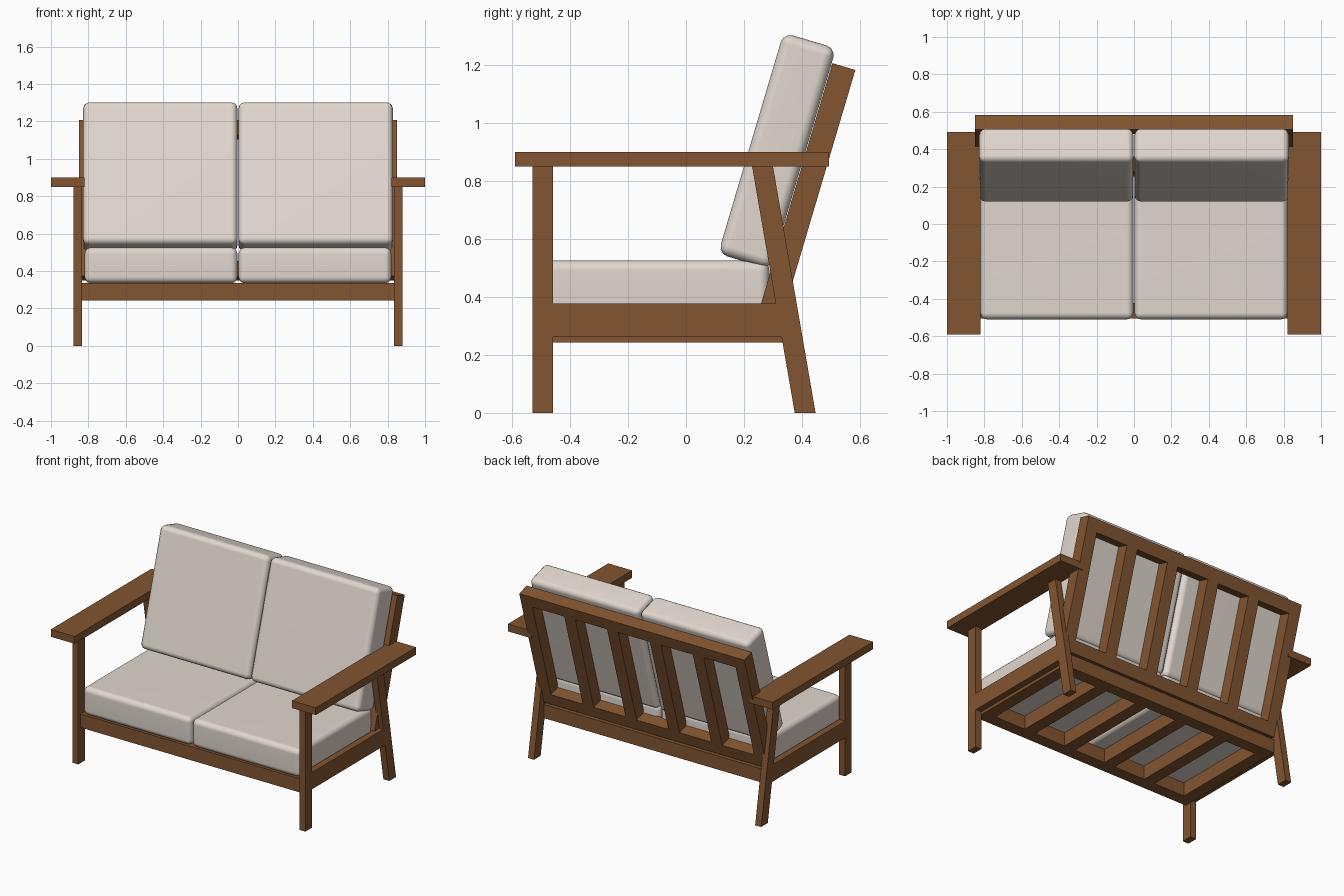
import bpy, bmesh, math
from mathutils import Matrix, Vector

if "Cube" in bpy.data.objects:
    bpy.data.objects.remove(bpy.data.objects["Cube"])


def material(name, col):
    m = bpy.data.materials.new(name)
    m.diffuse_color = (*col, 1)
    m.use_nodes = True
    m.node_tree.nodes["Principled BSDF"].inputs["Base Color"].default_value = m.diffuse_color
    return m


WOOD = material("brown wood", (0.225, 0.09, 0.03))
CLOTH = material("pale cloth", (0.75, 0.68, 0.62))


def add_box(bm, lo, hi):
    size = [b - a for a, b in zip(lo, hi)]
    mid = Vector([(a + b) / 2 for a, b in zip(lo, hi)])
    bmesh.ops.create_cube(bm, size=1, matrix=Matrix.Translation(mid) @ Matrix.Diagonal((*size, 1)))


def add_prism(bm, yz, x0, x1):
    """Extrude a side-view outline from x0 to x1."""
    f = bm.faces.new([bm.verts.new((x0, y, z)) for y, z in yz])
    new = bmesh.ops.extrude_face_region(bm, geom=[f])["geom"]
    bmesh.ops.translate(bm, vec=(x1 - x0, 0, 0), verts=[v for v in new if isinstance(v, bmesh.types.BMVert)])


def finish(name, bm, mat, matrix=Matrix()):
    bmesh.ops.recalc_face_normals(bm, faces=bm.faces)
    me = bpy.data.meshes.new(name)
    bm.to_mesh(me)
    bm.free()
    me.materials.append(mat)
    ob = bpy.data.objects.new(name, me)
    ob.matrix_world = matrix
    bpy.context.collection.objects.link(ob)
    return ob


def mirror_x(ob):
    ob.modifiers.new("mirror", 'MIRROR')


def slatted_frame(name, half, length, depth, bar, matrix):
    """Rectangular frame with four inner slats; local z is its length, y its depth."""
    bm = bmesh.new()
    for z in (0, length - bar):
        add_box(bm, (-half, 0, z), (half, depth, z + bar))
    pitch = (2 * half - bar) / 5
    for i in range(6):
        x = -half + i * pitch
        add_box(bm, (x, 0, bar), (x + bar, depth, length - bar))
    # weld the bars and drop the hidden internal end faces of the slats
    ends = [f for f in bm.faces if abs(f.normal.z) > 0.9 and f.calc_area() < bar * depth * 1.05]
    bmesh.ops.delete(bm, geom=ends, context='FACES_ONLY')
    return finish(name, bm, WOOD, matrix)


def cushion(name, lo, hi, matrix=Matrix()):
    bm = bmesh.new()
    add_box(bm, lo, hi)
    ob = finish(name, bm, CLOTH, matrix)
    b = ob.modifiers.new("soft edges", 'BEVEL')
    b.width, b.segments = 0.034, 3
    ob.modifiers.new("mirror", 'MIRROR')
    for p in ob.data.polygons:
        p.use_smooth = True
    n = ob.modifiers.new("flat panels", 'WEIGHTED_NORMAL')
    n.keep_sharp = True
    return ob


# Armrests
bm = bmesh.new()
add_box(bm, (0.82, -0.59, 0.85), (1.0, 0.493, 0.90))
mirror_x(finish("armrest", bm, WOOD))

# Straight front legs
bm = bmesh.new()
add_box(bm, (0.835, -0.53, 0), (0.88, -0.458, 0.85))
mirror_x(finish("front_leg", bm, WOOD))

# Raked back legs
bm = bmesh.new()
add_prism(bm, [(0.375, 0), (0.447, 0), (0.30, 0.85), (0.228, 0.85)], 0.835, 0.88)
mirror_x(finish("back_leg", bm, WOOD))

# Side rails between the legs
bm = bmesh.new()
add_prism(bm, [(-0.458, 0.262), (0.33, 0.262), (0.31, 0.377), (-0.458, 0.377)], 0.835, 0.88)
mirror_x(finish("side_rail", bm, WOOD))

# Seat frame lies flat: its length runs front to back
lay_flat = Matrix.Translation((0, -0.505, 0.335)) @ Matrix.Rotation(math.radians(-90), 4, 'X')
slatted_frame("seat_frame", 0.836, 0.842, 0.093, 0.083, lay_flat)

# Reclined back frame
recline = Matrix.Translation((0, 0.258, 0.374)) @ Matrix.Rotation(math.radians(-16.5), 4, 'X')
slatted_frame("back_frame", 0.85, 0.868, 0.083, 0.083, recline)

# Cushions, one pair for the seat and one for the back
cushion("seat_cushion", (0.003, -0.51, 0.335), (0.82, 0.288, 0.526))
cushion("back_cushion", (0.003, -0.191, 0.126), (0.828, -0.002, 0.921), recline)
